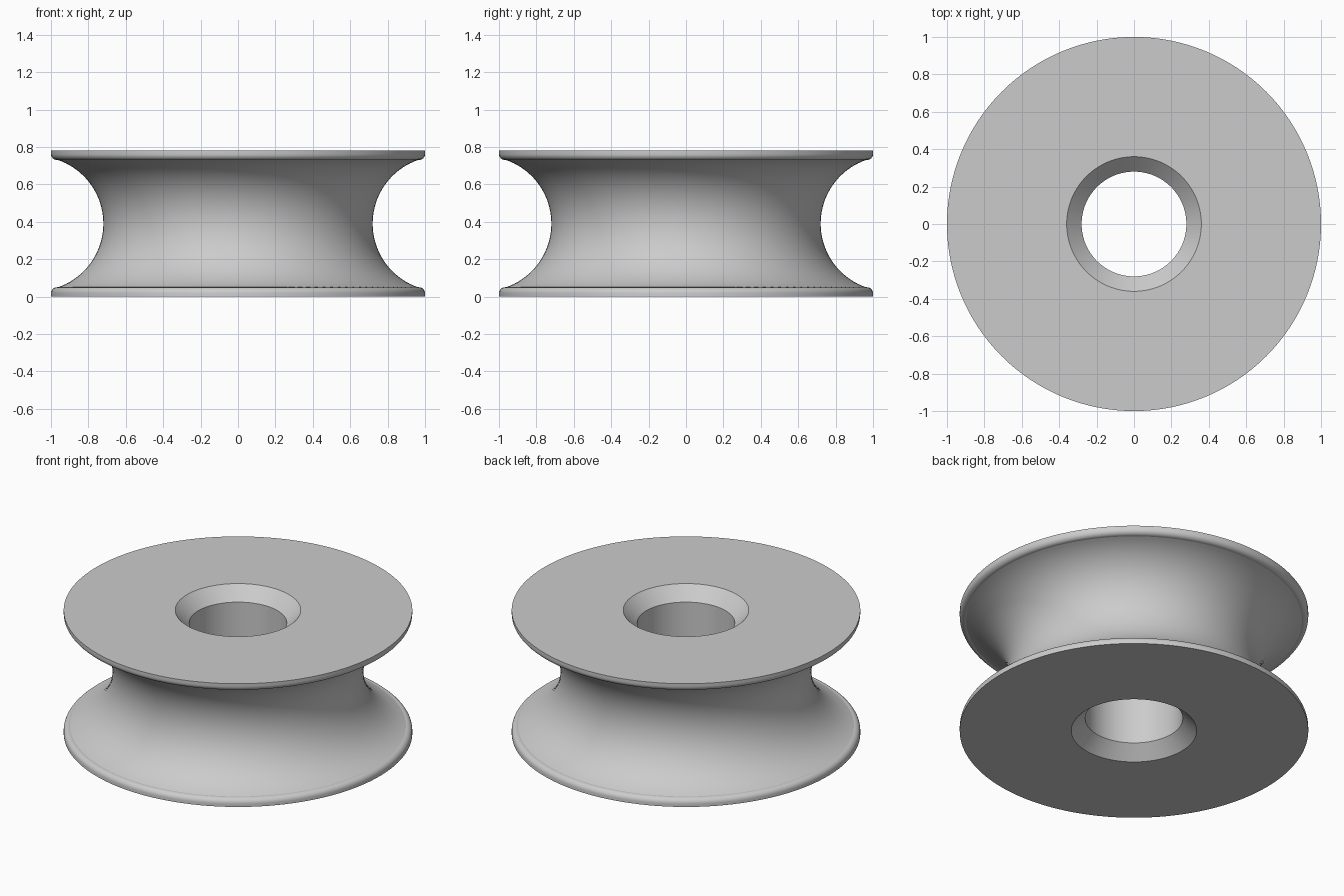
import bpy, bmesh
from math import cos, sin, pi, radians, asin

cube = bpy.data.objects.get("Cube")
if cube:
    bpy.data.objects.remove(cube)

HEIGHT = 0.78
MID = HEIGHT / 2
SEGMENTS = 128

grey = bpy.data.materials.new("plain_grey")
grey.use_nodes = True
colour = (0.6, 0.6, 0.6, 1)
grey.diffuse_color = colour
grey.node_tree.nodes["Principled BSDF"].inputs["Base Color"].default_value = colour


def arc(cx, cz, r, start, end, steps):
    return [(cx + r * cos(start + (end - start) * i / steps),
             cz + r * sin(start + (end - start) * i / steps))
            for i in range(steps + 1)]


# Lower half of the profile: bore, countersink, flat face, rounded rim, groove
lower = [(0.28, 0.08), (0.36, 0), (1, 0)]
lower += arc(0.968, 0.018, 0.032, 0, radians(107), 8)
groove_r = 0.36
groove_x = 0.72 + groove_r
rim_angle = pi + asin((MID - 0.049) / groove_r)
lower += arc(groove_x, MID, groove_r, rim_angle, pi, 20)
# Mirror it for the upper half
upper = [(r, HEIGHT - z) for r, z in reversed(lower[:-1])]
profile = lower + upper

# Revolve the closed profile around z
bm = bmesh.new()
rings = [[bm.verts.new((r * cos(2 * pi * s / SEGMENTS), r * sin(2 * pi * s / SEGMENTS), z))
          for r, z in profile] for s in range(SEGMENTS)]
n = len(profile)
for s in range(SEGMENTS):
    a, b = rings[s], rings[(s + 1) % SEGMENTS]
    for i in range(n):
        j = (i + 1) % n
        bm.faces.new((a[i], b[i], b[j], a[j]))
bmesh.ops.recalc_face_normals(bm, faces=bm.faces)
mesh = bpy.data.meshes.new("grooved_roller")
bm.to_mesh(mesh)
bm.free()
mesh.materials.append(grey)
roller = bpy.data.objects.new("grooved_roller", mesh)
bpy.context.collection.objects.link(roller)

# Smooth shading with crisp edges at the flat faces and bore
bpy.context.view_layer.objects.active = roller
roller.select_set(True)
bpy.ops.object.shade_smooth_by_angle(angle=radians(30))
